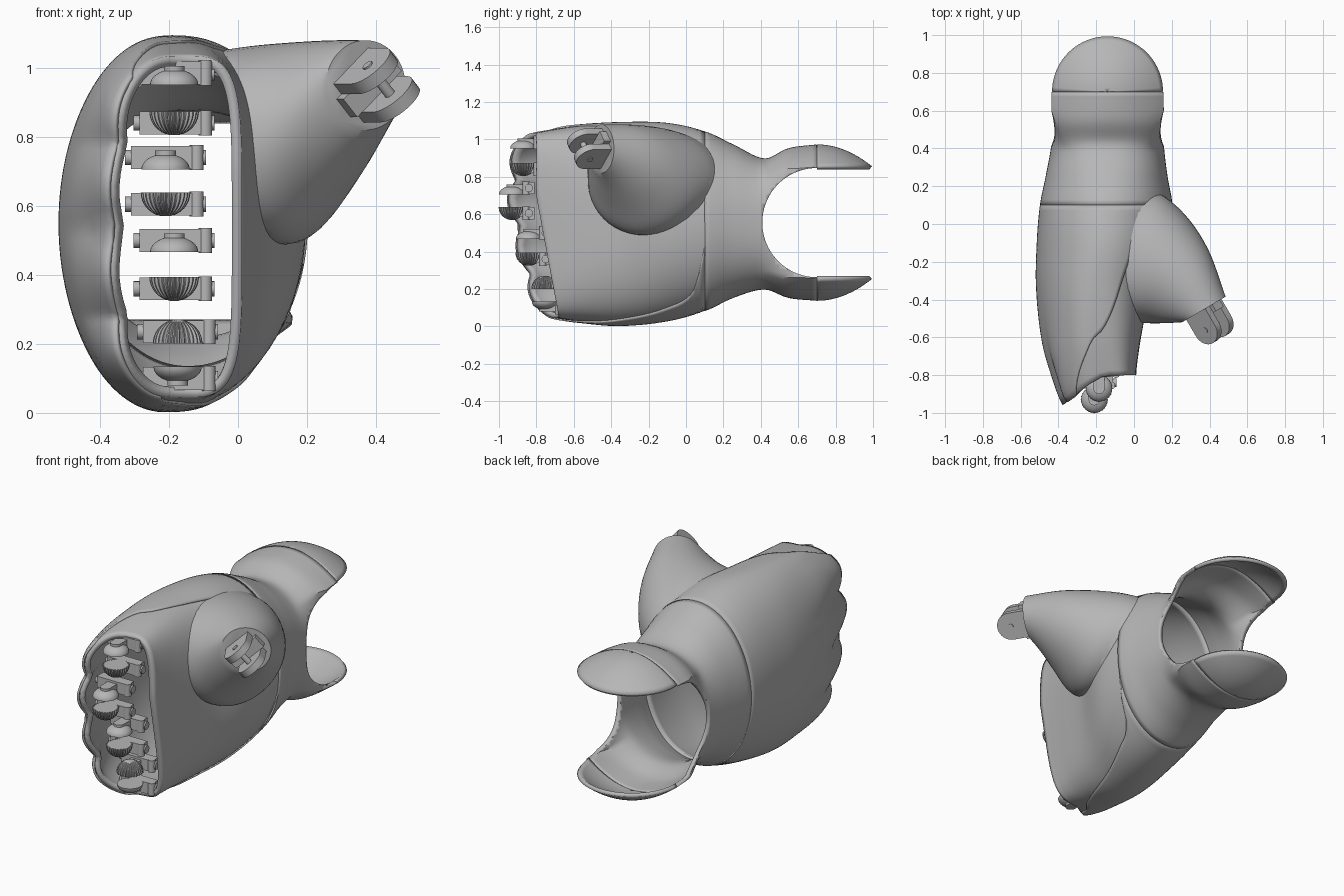
import bpy, bmesh, math
from math import sin, cos, pi, radians
from mathutils import Vector, Matrix

if "Cube" in bpy.data.objects:
    bpy.data.objects.remove(bpy.data.objects["Cube"])

grey = bpy.data.materials.new("plain_grey")
grey.use_nodes = True
grey.diffuse_color = (0.47, 0.47, 0.47, 1)
grey.node_tree.nodes["Principled BSDF"].inputs["Base Color"].default_value = (0.47, 0.47, 0.47, 1)


def finish(name, bm, angle=35):
    bmesh.ops.recalc_face_normals(bm, faces=bm.faces)
    mesh = bpy.data.meshes.new(name)
    bm.to_mesh(mesh)
    bm.free()
    mesh.materials.append(grey)
    ob = bpy.data.objects.new(name, mesh)
    bpy.context.collection.objects.link(ob)
    bpy.ops.object.select_all(action='DESELECT')
    ob.select_set(True)
    bpy.context.view_layer.objects.active = ob
    bpy.ops.object.shade_smooth_by_angle(angle=radians(angle))
    return ob


def skin(name, rows, closed=True, wall=0.0, caps=()):
    """Skin rows of points, optionally with wall thickness or end caps."""
    bm = bmesh.new()
    vs = [[bm.verts.new(p) for p in row] for row in rows]
    n = len(rows[0])
    for a, b in zip(vs, vs[1:]):
        for i in range(n if closed else n - 1):
            j = (i + 1) % n
            bm.faces.new((a[i], a[j], b[j], b[i]))
    for end in caps:
        bm.faces.new(vs[end])
    ob = finish(name, bm)
    if wall:
        mod = ob.modifiers.new("wall", 'SOLIDIFY')
        mod.thickness, mod.offset = wall, 0
    return ob


def spline(keys, u):
    """Smooth interpolation of tuples whose first entry is the position."""
    k = 0
    while k < len(keys) - 2 and u > keys[k + 1][0]:
        k += 1
    a, b = keys[k], keys[k + 1]
    p, q = keys[max(k - 1, 0)], keys[min(k + 2, len(keys) - 1)]
    h = b[0] - a[0]
    s = (u - a[0]) / h
    out = []
    for i in range(1, len(a)):
        ma = (b[i] - p[i]) / (b[0] - p[0]) * h
        mb = (q[i] - a[i]) / (q[0] - a[0]) * h
        out.append((2*s**3 - 3*s*s + 1)*a[i] + (s**3 - 2*s*s + s)*ma
                   + (3*s*s - 2*s**3)*b[i] + (s**3 - s*s)*mb)
    return out


def clamp(v):
    return max(0.0, min(1.0, v))


# Hand sections: y, left x, right x, bottom z, top z, roundness left, right
SECTIONS = [
    (-.84, -.355, .012, .045, 1.035, 2.9, 4.5),
    (-.78, -.395, .016, .04, 1.045, 2.6, 4.2),
    (-.60, -.475, .04, .025, 1.07, 2.1, 3.4),
    (-.35, -.51, .09, .01, 1.085, 2.0, 2.6),
    (-.10, -.507, .185, .035, 1.08, 2.0, 2.1),
    (.10, -.49, .195, .09, 1.035, 2.0, 2.1),
    (.25, -.46, .17, .16, .965, 2.1, 2.2),
    (.42, -.43, .15, .205, .89, 2.4, 2.4),
    (.55, -.43, .15, .16, .945, 2.7, 2.7),
    (.70, -.43, .15, .145, .965, 3, 3)]


def surf(y, t, off=0.0):
    xl, xr, zb, zt, nl, nr = spline(SECTIONS, y)
    c, s = cos(t), sin(t)
    n = nr if c > 0 else nl
    hx, hz = (xr - xl)/2 + off, (zt - zb)/2 + off
    px = math.copysign(abs(c)**(2/n), c)
    pz = math.copysign(abs(s)**(2/n), s)
    # past the wrist the section turns into straight sides with domed ends
    k = clamp((y - .4)/.2)
    if abs(s) < abs(c):
        dx, dz = math.copysign(1, c), .72*s/sin(pi/4)
    else:
        dx = c/cos(pi/4)
        dz = math.copysign(.72 + .28*(1 - dx*dx), s)
    x = (xl + xr)/2 + hx*(px + k*(dx - px))
    z = (zb + zt)/2 + hz*(pz + k*(dz - pz))
    # slanted, scalloped front edge over the knuckles
    w = clamp((-.3 - y)/.54)**2
    back = clamp((-.16 - x)/.2)
    scallop = abs(sin((z - .03)/.25*pi))
    y += w*(.13*clamp((.7 - z)/.7) + .04*(1 - back) - back*(.075 + .05*scallop))
    return Vector((x - .018*w*back*scallop, y, z))


def span(a, b, n):
    return [a + (b - a)*i/n for i in range(n + 1)]


# Palm shell, hollow and open at the knuckles
RING = span(0, 2*pi, 96)[:-1]
skin("palm_shell", [[surf(y, t, -.015) for t in RING] for y in span(-.84, .14, 30)], wall=.03)

# Back cover laid over the palm, its seam sweeping from wrist to knuckles
SEAM = [(-.84, 125, 262), (-.65, 95, 275), (-.4, 73, 290), (-.1, 62, 300), (.04, 50, 312), (.1, 15, 345)]
rows = []
for y in span(-.84, .1, 32):
    a, b = spline(SEAM, y)
    rows.append([surf(y, radians(t), .002) for t in span(a, b, 70)])
skin("back_cover", rows, closed=False, wall=.012)

# Wrist sleeve with a round notch through both sides
sleeve = skin("wrist_sleeve", [[surf(y, t, -.003) for t in RING] for y in span(.1, .7, 24)], wall=.022)
bm = bmesh.new()
bmesh.ops.create_cone(bm, cap_ends=True, segments=96, radius1=.292, radius2=.292, depth=2,
                      matrix=Matrix.Translation((0, .7, .555)) @ Matrix.Rotation(pi/2, 4, 'Y'))
cutter = finish("notch_cutter", bm)
cutter.hide_render = True
cutter.hide_set(True)
cutter.display_type = 'WIRE'
mod = sleeve.modifiers.new("notch", 'BOOLEAN')
mod.object, mod.operation, mod.solver = cutter, 'DIFFERENCE', 'EXACT'

# Rounded fork lobes, above and below the wrist
for name, side in (("upper_lobe", 1), ("lower_lobe", -1)):
    skin(name, [[(-.14 + r*cos(a), .7 + r*sin(a), .555 + side*(.293 + .114*(1 - (r/.287)**2)))
                 for a in span(0, pi, 40)] for r in span(.002, .287, 14)], closed=False, wall=.022)

# Thumb base: position, left end (x, y), right end (x, y), bottom z, top z
THUMB = [(0, -.16, -.5, .05, .2, .54, 1.05), (1, -.06, -.52, .17, .14, .5, 1.065),
         (2, .06, -.525, .295, .02, .5, 1.075), (3, .16, -.525, .40, -.15, .64, 1.08),
         (4, .255, -.52, .485, -.385, .82, 1.08)]


def outside(x, y, z):
    """Keep a point from sinking through the palm wall."""
    xl, xr, zb, zt, _, n = spline(SECTIONS, y)
    h = clamp(abs(2*z - zb - zt)/(zt - zb))
    return Vector((max(x, (xl + xr)/2 + (xr - xl)/2*(1 - h**n)**(1/n) - .01), y, z))


rows = []
for u in span(0, 4, 24):
    lx, ly, rx, ry, zb, zt = spline(THUMB, u)
    rows.append([outside((lx + rx)/2 + (rx - lx)/2*cos(t), (ly + ry)/2 + (ry - ly)/2*cos(t),
                         (zb + zt)/2 + (zt - zb)/2*sin(t)) for t in RING[::2]])
skin("thumb_base", rows, caps=(-1,))


def prism(name, outline, depth, mat):
    """Extrude a flat outline along local z, centred."""
    skin(name, [[mat @ Vector((x, y, h)) for x, y in outline] for h in (-depth/2, depth/2)], caps=(0, -1))


def dome(name, outline, height, mat):
    """Rounded cap rising along z from a flat base."""
    skin(name, [[mat @ Vector((x*cos(a), y*cos(a), height*sin(a))) for x, y in outline]
                for a in span(0, 1.4, 8)], caps=(0, -1))


def disc(r, n=28):
    return [(r*cos(a), r*sin(a)) for a in span(0, 2*pi, n)[:-1]]


def lug(r, length):
    """Straight tab with a round end at the origin."""
    return [(r*cos(a), r*sin(a)) for a in span(-pi/2, pi/2, 16)] + [(-length, r), (-length, -r)]


GEAR = [((.072 if i % 4 < 2 else .064)*cos(2*pi*i/112), (.072 if i % 4 < 2 else .064)*sin(2*pi*i/112))
        for i in range(112)]

# Thumb hinge: two tilted tabs on a pin, with a bar at their root
fwd = Vector((.5, -.86, 0)).normalized()
nrm = Matrix.Rotation(radians(-42), 3, fwd) @ Vector((0, 0, 1))
if nrm.x > 0:
    nrm = Matrix.Rotation(radians(42), 3, fwd) @ Vector((0, 0, 1))
frame = Matrix((fwd, nrm.cross(fwd), nrm)).transposed().to_4x4()
hinge = Matrix.Translation(Vector((.37, -.452, .95)) + fwd*.1) @ frame
for name, h in (("thumb_tab_upper", .055), ("thumb_tab_lower", -.055)):
    prism(name, lug(.078, .12), .04, hinge @ Matrix.Translation((0, 0, h)))
prism("thumb_pin", disc(.016, 16), .16, hinge)
prism("thumb_root_bar", [(-.11, -.1), (-.06, -.1), (-.06, .1), (-.11, .1)], .07, hinge)

# Knuckle hinges: two domed tabs facing each other for each of four fingers
# name, y, x, upper height, lower height, which one is toothed
FINGERS = [("little", -.755, -.175, .235, .10, "upper"), ("ring", -.84, -.185, .50, .36, "lower"),
           ("middle", -.93, -.21, .74, .605, "lower"), ("index", -.87, -.185, .985, .84, "lower")]
for finger, y, x, upper, lower, toothed in FINGERS:
    for kind, z, turn in (("upper", upper, 0), ("lower", lower, pi)):
        at = Matrix.Translation((x, y, z))
        name = finger + "_" + kind
        base = at @ Matrix.Rotation(turn, 4, 'Y') @ Matrix.Translation((0, 0, -.034))
        if kind == toothed:
            dome(name + "_gear", GEAR, .07, base)
        else:
            dome(name + "_dome", disc(.07, 40), .045, base)
        prism(name + "_tab", lug(.03, .12), .04, at @ Matrix.Rotation(-pi/2, 4, 'Z'))
        prism(name + "_bar", [(-.1, .06), (.1, .06), (.1, .12), (-.1, .12)], .066, at)
        prism(name + "_post", disc(.02, 16), .072, at @ Matrix.Translation((.09, .075, 0)))
        prism(name + "_axle", disc(.022, 16), .235,
              at @ Matrix.Translation((0, .09, 0)) @ Matrix.Rotation(pi/2, 4, 'Y'))
